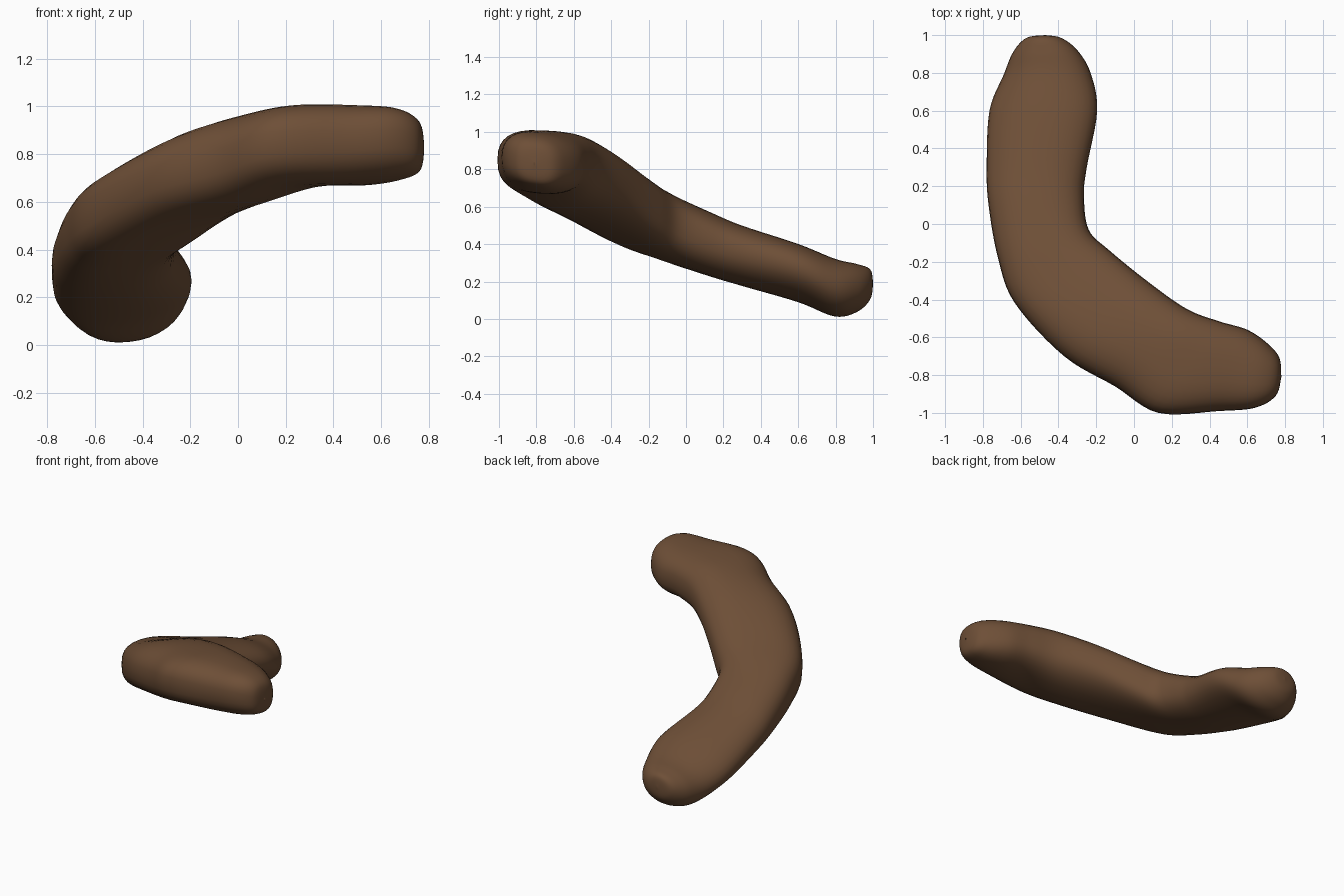
import bpy, bmesh, math
from mathutils import Vector

if "Cube" in bpy.data.objects:
    bpy.data.objects.remove(bpy.data.objects["Cube"])

# Stations along the bent stick:
# outer x, outer y, inner x, inner y, outer z, inner z, half thickness, roundness
STATIONS = [
    (-.47, 1.0, -.47, 1.0, .19, .19, .004, 1),
    (-.57, .985, -.385, .985, .18, .19, .08, 1),
    (-.64, .91, -.30, .92, .15, .18, .127, .95),
    (-.69, .79, -.23, .80, .145, .19, .152, .95),
    (-.765, .60, -.195, .60, .215, .275, .152, .95),
    (-.78, .30, -.25, .30, .32, .355, .16, .9),
    (-.77, .10, -.265, .15, .39, .41, .170, .85),
    (-.72, -.18, -.24, -.03, .48, .50, .178, .75),
    (-.63, -.42, -.13, -.14, .555, .585, .18, .7),
    (-.37, -.70, .08, -.31, .69, .725, .19, .8),
    (-.10, -.86, .28, -.45, .765, .81, .19, .8),
    (.13, -1.0, .45, -.515, .84, .83, .172, .75),
    (.45, -.99, .60, -.56, .855, .82, .165, .8),
    (.64, -.973, .71, -.635, .865, .82, .145, .8),
    (.75, -.91, .77, -.71, .85, .82, .10, .8),
    (.78, -.81, .78, -.81, .83, .83, .004, 1),
]
SIDES, STEPS = 32, 6


def catmull(a, b, c, d, t):
    return [.5 * (2 * q + (r - p) * t + (2 * p - 5 * q + 4 * r - s) * t * t
                  + (3 * q - p - 3 * r + s) * t ** 3) for p, q, r, s in zip(a, b, c, d)]


def spow(v, e):
    return math.copysign(abs(v) ** e, v)


# Interpolate the stations smoothly
rows = []
n = len(STATIONS)
for i in range(n - 1):
    quad = [STATIONS[min(max(i + k, 0), n - 1)] for k in (-1, 0, 1, 2)]
    rows += [catmull(*quad, s / STEPS) for s in range(STEPS)]
rows.append(STATIONS[-1])

# Loft rounded sections into one closed body
bm = bmesh.new()
rings = []
for ox, oy, ix, iy, oz, iz, h, e in rows:
    outer, inner = Vector((ox, oy, oz)), Vector((ix, iy, iz))
    mid, half = (outer + inner) / 2, (inner - outer) / 2
    ring = []
    for k in range(SIDES):
        a = 2 * math.pi * k / SIDES
        p = mid + half * spow(math.cos(a), e) + Vector((0, 0, h * spow(math.sin(a), e)))
        ring.append(bm.verts.new(p))
    rings.append(ring)
for r0, r1 in zip(rings, rings[1:]):
    for k in range(SIDES):
        j = (k + 1) % SIDES
        bm.faces.new((r0[k], r0[j], r1[j], r1[k]))
bm.faces.new(rings[0])
bm.faces.new(rings[-1])
bmesh.ops.recalc_face_normals(bm, faces=bm.faces)
for f in bm.faces:
    f.smooth = True

mesh = bpy.data.meshes.new("bent_stick")
bm.to_mesh(mesh)
bm.free()
body = bpy.data.objects.new("bent_stick", mesh)
bpy.context.collection.objects.link(body)

# Plain brown
brown = bpy.data.materials.new("brown")
brown.diffuse_color = (.155, .078, .038, 1)
brown.use_nodes = True
brown.node_tree.nodes["Principled BSDF"].inputs["Base Color"].default_value = brown.diffuse_color
mesh.materials.append(brown)
